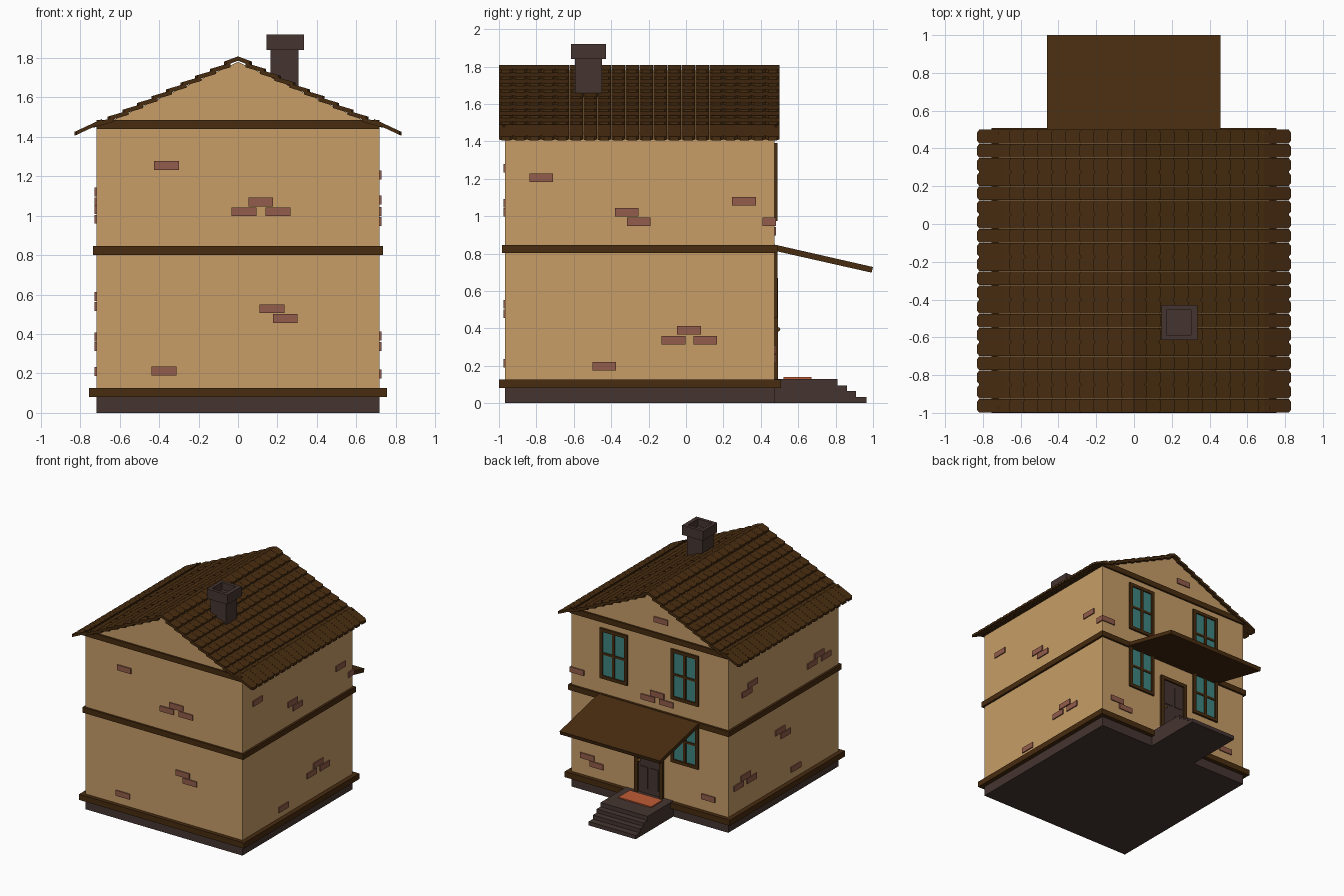
import bpy, bmesh, math
from mathutils import Vector

if "Cube" in bpy.data.objects:
    bpy.data.objects.remove(bpy.data.objects["Cube"])


def mat(name, r, g, b):
    m = bpy.data.materials.new(name)
    m.diffuse_color = (r, g, b, 1)
    m.use_nodes = True
    m.node_tree.nodes["Principled BSDF"].inputs["Base Color"].default_value = m.diffuse_color
    return m


TAN = mat("tan plaster", 0.571, 0.337, 0.136)
BROWN = mat("dark brown wood", 0.064, 0.025, 0.005)
STONE = mat("dark grey stone", 0.060, 0.036, 0.030)
BRICK = mat("red brick", 0.287, 0.107, 0.069)
TEAL = mat("teal glass", 0.050, 0.235, 0.222)
ORANGE = mat("orange mat", 0.53, 0.105, 0.035)
BRASS = mat("brass", 0.18, 0.09, 0.02)


def finish(bm, name, material):
    bmesh.ops.recalc_face_normals(bm, faces=bm.faces)
    me = bpy.data.meshes.new(name)
    bm.to_mesh(me)
    bm.free()
    me.materials.append(material)
    ob = bpy.data.objects.new(name, me)
    bpy.context.collection.objects.link(ob)
    return ob


def add_prism(bm, pts, offset):
    """Closed prism: polygon pts swept along offset."""
    offset = Vector(offset)
    a = [bm.verts.new(p) for p in pts]
    b = [bm.verts.new(Vector(p) + offset) for p in pts]
    bm.faces.new(a)
    bm.faces.new(b[::-1])
    n = len(a)
    for i in range(n):
        bm.faces.new((a[i], b[i], b[(i + 1) % n], a[(i + 1) % n]))


def add_box(bm, x0, x1, y0, y1, z0, z1):
    add_prism(bm, [(x0, y0, z0), (x1, y0, z0), (x1, y1, z0), (x0, y1, z0)], (0, 0, z1 - z0))


def boxes(name, material, *dims):
    bm = bmesh.new()
    for d in dims:
        add_box(bm, *d)
    return finish(bm, name, material)


def prism(name, material, pts, offset):
    bm = bmesh.new()
    add_prism(bm, pts, offset)
    return finish(bm, name, material)


W, YF, YB = 0.718, -0.967, 0.473   # half width, front wall, back wall

# Foundation, walls with gables, wood bands
boxes("foundation", STONE, (-W, W, YF, YB, 0, 0.09))
prism("walls", TAN, [(-W, YF, 0.09), (W, YF, 0.09), (W, YF, 1.445), (0, YF, 1.78), (-W, YF, 1.445)],
      (0, YB - YF, 0))
boxes("bottom_band", BROWN, (-0.755, 0.755, -1.0, 0.507, 0.08, 0.127))
boxes("middle_band", BROWN, (-0.735, 0.735, -0.984, 0.49, 0.802, 0.847))
boxes("gable_bands", BROWN, (-W, W, YF - 0.015, YF, 1.44, 1.485), (-W, W, YB, YB + 0.015, 1.44, 1.485))

# Roof tiles: stepped rows with clipped lower corners
PITCH = 0.075


def add_tile(bm, side, y, low, high, thick):
    (x0, z0), (x1, z1) = low, high
    h = PITCH / 2 - 0.0008
    c = 0.012 / math.hypot(x1 - x0, z1 - z0)
    xc, zc = x0 + (x1 - x0) * c, z0 + (z1 - z0) * c
    pts = [(x1, -h, z1), (xc, -h, zc), (x0, -h + 0.014, z0),
           (x0, h - 0.014, z0), (xc, h, zc), (x1, h, z1)]
    add_prism(bm, [(side * px, y + py, pz) for px, py, pz in pts], (0, 0, -thick))


bm = bmesh.new()
for side in (-1, 1):
    for j in range(20):
        y = -1 + PITCH * (j + 0.5)
        add_tile(bm, side, y, (0.83, 1.425), (0.69, 1.49), 0.02)      # eave
        for k in range(9):
            x, z = 0.735 - 0.074 * k, 1.468 + 0.0345 * k
            add_tile(bm, side, y, (x, z), (x - 0.105, z + 0.031), 0.022)
        add_tile(bm, side, y, (0.07, 1.782), (0, 1.808), 0.022)       # ridge
finish(bm, "roof_tiles", BROWN)

# Chimney: shaft and hollow cap
boxes("chimney_shaft", STONE, (0.165, 0.308, -0.594, -0.45, 1.62, 1.86))
boxes("chimney_cap", STONE,
      (0.145, 0.172, -0.615, -0.428, 1.84, 1.92), (0.302, 0.335, -0.615, -0.428, 1.84, 1.92),
      (0.172, 0.302, -0.615, -0.588, 1.84, 1.92), (0.172, 0.302, -0.456, -0.428, 1.84, 1.92))

# Scattered bricks: (along wall, height) per wall
BL, BH, BT = 0.063, 0.0225, 0.009
front = [(-0.363, 1.255), (0.115, 1.07), (0.03, 1.02), (0.203, 1.02),
         (0.173, 0.528), (0.24, 0.478), (-0.375, 0.213)]
back = [(-0.105, 1.59), (-0.07, 0.97), (0.015, 0.92), (-0.155, 0.92),
        (0.57, 0.285), (0.485, 0.237), (-0.536, 0.24)]
right = [(-0.773, 1.206), (-0.316, 1.021), (-0.252, 0.97), (0.31, 1.08),
         (0.016, 0.39), (-0.067, 0.337), (0.104, 0.337), (-0.436, 0.198)]
left = [(0.16, 1.12), (0.235, 1.07), (-0.71, 1.03), (-0.80, 0.982), (-0.62, 0.982),
        (-0.2, 0.59), (-0.27, 0.54), (0.25, 0.385), (0.17, 0.337), (0.34, 0.337), (-0.406, 0.21)]
for name, spots, wall in (("front_bricks", front, YF), ("back_bricks", back, YB)):
    boxes(name, BRICK, *[(x - BL, x + BL, wall - BT, wall + BT, z - BH, z + BH) for x, z in spots])
for name, spots, wall in (("right_bricks", right, W), ("left_bricks", left, -W)):
    boxes(name, BRICK, *[(wall - BT, wall + BT, y - BL, y + BL, z - BH, z + BH) for y, z in spots])
boxes("corner_brick", BRICK, (0.60, W + BT, 0.41, YB + BT, 0.97 - BH, 0.97 + BH))


# Windows on the back wall
def window(name, x, z0, z1):
    hw, f, y1, zm = 0.125, 0.027, YB + 0.016, (z0 + z1) / 2
    boxes(name + "_frame", BROWN,
          (x - hw, x - hw + f, YB, y1, z0, z1), (x + hw - f, x + hw, YB, y1, z0, z1),
          (x - hw, x + hw, YB, y1, z0, z0 + f), (x - hw, x + hw, YB, y1, z1 - f, z1),
          (x - 0.012, x + 0.012, YB, y1 - 0.003, z0, z1),
          (x - hw, x + hw, YB, y1 - 0.004, zm - 0.009, zm + 0.009))
    boxes(name + "_glass", TEAL, (x - hw + 0.01, x + hw - 0.01, YB, YB + 0.005, z0 + 0.01, z1 - 0.01))


for label, x in (("left", 0.325), ("right", -0.325)):
    window("upper_window_" + label, x, 0.975, 1.39)
    window("lower_window_" + label, x, 0.455, 0.846)

# Door with frame, raised panels and knob
boxes("door_frame", BROWN, (-0.13, -0.1, YB, 0.493, 0.12, 0.67), (0.1, 0.13, YB, 0.493, 0.12, 0.67),
      (-0.13, 0.13, YB, 0.493, 0.64, 0.67))
boxes("door", STONE, (-0.1, 0.1, YB, 0.481, 0.12, 0.64))
boxes("door_panels", STONE, *[(x - 0.035, x + 0.035, 0.48, 0.486, z0, z1)
                              for x in (-0.048, 0.048) for z0, z1 in ((0.17, 0.35), (0.43, 0.60))])
bm = bmesh.new()
bmesh.ops.create_uvsphere(bm, u_segments=10, v_segments=6, radius=0.012)
bmesh.ops.translate(bm, vec=(0.085, 0.492, 0.395), verts=bm.verts)
finish(bm, "door_knob", BRASS)

# Porch steps, mat and awning
steps = [(YB, 0), (0.965, 0), (0.965, 0.032), (0.91, 0.032), (0.91, 0.065), (0.86, 0.065),
         (0.86, 0.095), (0.81, 0.095), (0.81, 0.13), (YB, 0.13)]
prism("porch_steps", STONE, [(-0.215, y, z) for y, z in steps], (0.43, 0, 0))
boxes("door_mat", ORANGE, (-0.15, 0.15, 0.52, 0.67, 0.128, 0.139))
awning = [(YB, 0.815), (0.992, 0.698), (1.0, 0.728), (YB, 0.848)]
prism("awning", BROWN, [(-0.46, y, z) for y, z in awning], (0.917, 0, 0))
